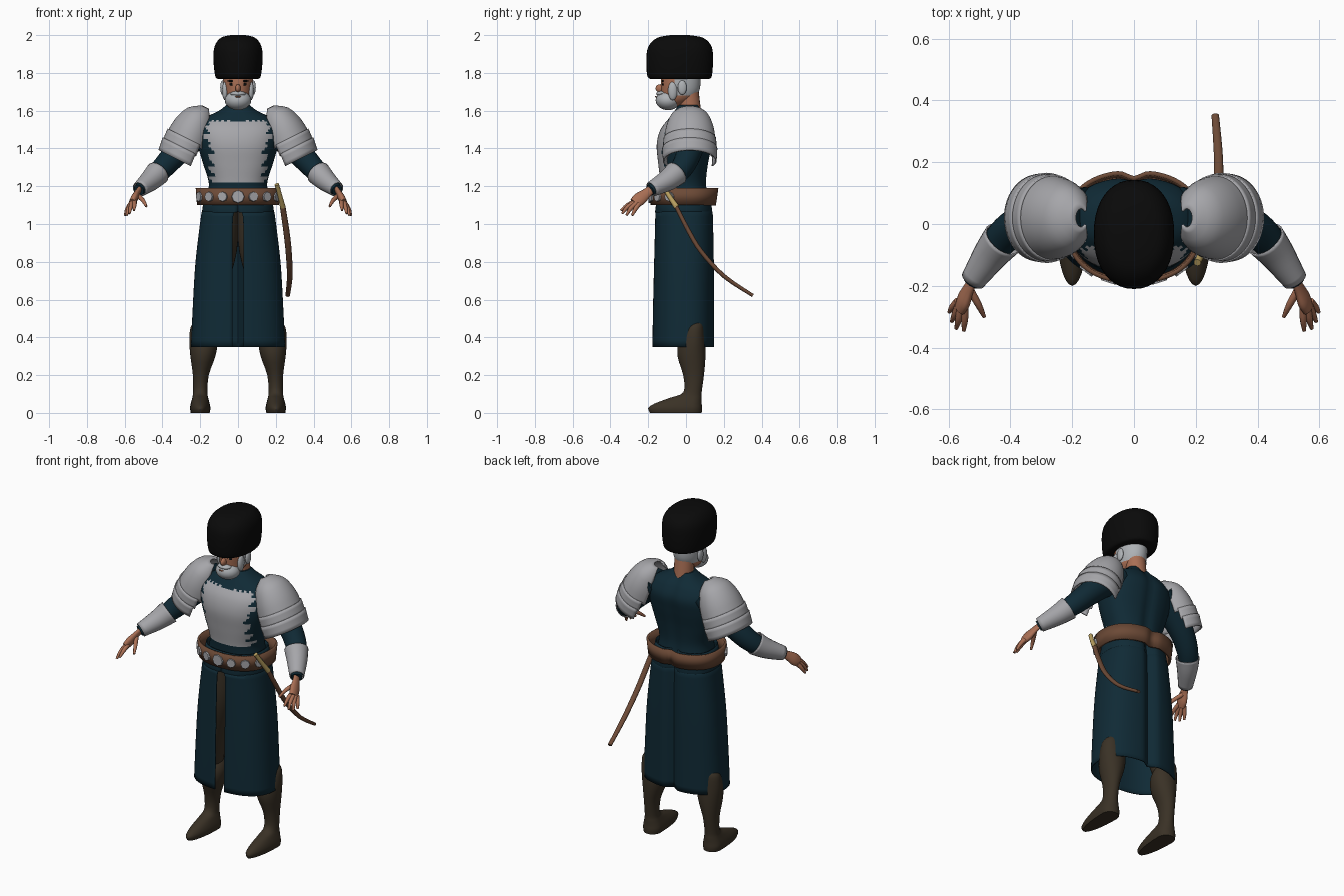
import bpy, bmesh, math
from mathutils import Vector

if "Cube" in bpy.data.objects:
    bpy.data.objects.remove(bpy.data.objects["Cube"])


def material(name, r, g, b):
    m = bpy.data.materials.new(name)
    m.use_nodes = True
    m.diffuse_color = (r, g, b, 1)
    m.node_tree.nodes["Principled BSDF"].inputs["Base Color"].default_value = (r, g, b, 1)
    return m


navy = material("navy cloth", .005, .023, .036)
plate = material("steel plate", .38, .38, .40)
black = material("black fur", .003, .003, .003)
skin = material("skin", .40, .16, .09)
hair_grey = material("grey hair", .42, .44, .46)
leather = material("brown leather", .15, .068, .037)
boot_brown = material("dark boot leather", .042, .031, .019)
gold = material("pale gold", .50, .36, .12)
parts = []


def spline(rows, n):
    """Smoothly interpolate rows of numbers, n steps per span."""
    out, last = [], len(rows) - 1
    for i in range(last):
        span = [rows[max(0, min(last, i + k))] for k in (-1, 0, 1, 2)]
        for j in range(n):
            t = j / n
            out.append([.5 * (2*b + (c-a)*t + (2*a - 5*b + 4*c - d)*t*t + (3*b - a - 3*c + d)*t**3)
                        for a, b, c, d in zip(*span)])
    return out + [list(rows[-1])]


def sections(rows, seg=32, power=2, dent=0, n=4):
    """Level rings from rows of x, y, z, half width, front, back and optional slit."""
    rings = []
    for x, y, z, w, front, back, *slit in spline(rows, n):
        start = math.asin(min(1, max(0, slit[0]) / w) ** (power / 2)) if slit else 0
        ring = []
        for i in range(seg + len(slit)):
            a = start + (2 * math.pi - 2 * start) * i / seg
            s, c = math.sin(a), math.cos(a)
            px = w * math.copysign(abs(s) ** (2 / power), s)
            py = -(front if c > 0 else back) * math.copysign(abs(c) ** (2 / power), c)
            if c < 0:
                py -= dent * math.exp(-(px / .03) ** 2)
            ring.append(Vector((x + px, y + py, z)))
        rings.append(ring)
    return rings


def sweep(rows, seg=16, flat=1, ref=(0, 0, 1), n=4):
    """Rings square to a path given as rows of x, y, z, radius."""
    path = spline(rows, n)
    pts = [Vector(p[:3]) for p in path]
    rings = []
    for i, p in enumerate(pts):
        t = (pts[min(i + 1, len(pts) - 1)] - pts[max(i - 1, 0)]).normalized()
        side = t.cross(Vector(ref)).normalized()
        up = side.cross(t)
        r = path[i][3]
        angles = [2 * math.pi * k / seg for k in range(seg)]
        rings.append([p + side * r * math.cos(a) + up * r * flat * math.sin(a) for a in angles])
    return rings


def finish(name, bm, mats, rule=None, mirror=False, thick=0):
    bmesh.ops.recalc_face_normals(bm, faces=bm.faces)
    if rule:
        for f in bm.faces:
            f.material_index = rule(f.calc_center_median())
    mesh = bpy.data.meshes.new(name)
    bm.to_mesh(mesh)
    bm.free()
    for m in mats:
        mesh.materials.append(m)
    ob = bpy.data.objects.new(name, mesh)
    bpy.context.collection.objects.link(ob)
    if thick:
        mod = ob.modifiers.new("thickness", "SOLIDIFY")
        mod.thickness, mod.offset = thick, 0
    if mirror:
        mod = ob.modifiers.new("mirror", "MIRROR")
        mod.use_mirror_merge = False
    parts.append(ob)
    return ob


def loft(name, rings, *mats, closed=True, caps=True, **kw):
    bm = bmesh.new()
    vs = [[bm.verts.new(p) for p in ring] for ring in rings]
    count = len(vs[0])
    for a, b in zip(vs, vs[1:]):
        for i in range(count if closed else count - 1):
            k = (i + 1) % count
            bm.faces.new((a[i], a[k], b[k], b[i]))
    if caps:
        bm.faces.new(vs[0])
        bm.faces.new(vs[-1])
    return finish(name, bm, mats, **kw)


def ball(name, centre, size, mat, mirror=False):
    bm = bmesh.new()
    bmesh.ops.create_uvsphere(bm, u_segments=20, v_segments=12, radius=1)
    for v in bm.verts:
        v.co = Vector(centre) + Vector(size) * v.co
    return finish(name, bm, [mat], mirror=mirror)


# Torso with a ragged-edged breastplate painted on its front faces
def breastplate(c):
    step = int(c.z * 55) % 3 - 1
    edge = (.165 if c.z > 1.42 else .14) + .014 * step
    top = 1.545 + .008 * (int(abs(c.x) * 70) % 2)
    return int(c.y < -.02 and abs(c.x) < edge and 1.215 < c.z < top)


loft("torso", sections([
    (0, 0, 1.14, .165, .13, .12), (0, 0, 1.22, .155, .135, .11), (0, 0, 1.32, .185, .147, .12),
    (0, 0, 1.42, .212, .155, .14), (0, 0, 1.5, .215, .135, .15), (0, .01, 1.56, .175, .1, .115),
    (0, .02, 1.6, .1, .08, .07), (0, .02, 1.63, .062, .06, .05)],
    72, 2.3, .012, 6), navy, plate, rule=breastplate)

# Long coat skirt, slit at the front, creased at the back
loft("coat_skirt", sections([
    (0, 0, 1.18, .17, .145, .125, 0), (0, 0, 1.07, .187, .16, .14, 0), (0, 0, 1.04, .193, .16, .143, .026),
    (0, 0, .8, .222, .166, .147, .03), (0, 0, .55, .237, .172, .147, .03),
    (0, 0, .35, .246, .175, .147, .03)], 96, 2.5, .035), navy, closed=False, caps=False, thick=.006)

# Trousers and boots
loft("trouser_leg", sections([
    (.08, -.02, 1.1, .085, .1, .1), (.095, -.02, .85, .088, .1, .09),
    (.15, 0, .6, .07, .08, .07), (.185, .03, .4, .055, .06, .05)]), boot_brown, mirror=True)
loft("boot", sections([
    (.2, .05, .475, .035, .035, .035), (.197, .045, .45, .055, .053, .048), (.184, .04, .38, .074, .078, .06),
    (.186, .035, .3, .066, .08, .068), (.197, .04, .2, .042, .055, .055), (.2, .037, .11, .038, .05, .046),
    (.2, .035, .08, .042, .12, .048), (.2, .03, .05, .05, .195, .053), (.2, .03, .025, .054, .23, .055),
    (.2, .03, 0, .05, .22, .053)], n=3), boot_brown, mirror=True)

# Belt with round studs
loft("belt", sections([(0, 0, 1.1, .21, .18, .155), (0, 0, 1.19, .217, .186, .168)], 96, 2.3, .02, 1),
     leather, caps=False, thick=.014)
for i, x in enumerate((0, .08, -.08, .15, -.15, .2, -.2)):
    y = -.186 * (1 - (abs(x) / .217) ** 2.3) ** (1 / 2.3)
    out = Vector((x / .217 ** 2, y / .186 ** 2, 0)).normalized()
    r = .036 if i == 0 else .028
    base = Vector((x, y, 1.145))
    loft("belt_stud", sweep([(*(base - out * .004), r), (*(base + out * .012), r * .9)], 8, n=1), plate)

# Arms, vambraces and cuffs
loft("arm_sleeve", sweep([
    (.15, .04, 1.52, .08), (.25, .03, 1.45, .078), (.34, .01, 1.36, .066), (.41, -.03, 1.285, .058),
    (.46, -.09, 1.235, .048), (.525, -.19, 1.18, .03)], 20), navy, mirror=True)
loft("vambrace", sweep([(.425, -.05, 1.27, .064), (.465, -.1, 1.23, .054), (.522, -.183, 1.184, .038)], 20),
     plate, caps=False, thick=.005, mirror=True)

# Hands
loft("palm", sweep([(.522, -.185, 1.182, .024), (.535, -.21, 1.162, .027), (.55, -.245, 1.133, .036),
                    (.562, -.272, 1.11, .03)], 16, .55, (1, -.3, 0)), skin, mirror=True)
fingers = {"thumb": ((.53, -.215, 1.15), (.503, -.262, 1.125), (.485, -.3, 1.093)),
           "index_finger": ((.548, -.27, 1.12), (.548, -.31, 1.1), (.551, -.345, 1.072)),
           "middle_finger": ((.56, -.27, 1.115), (.568, -.31, 1.09), (.575, -.338, 1.055)),
           "ring_finger": ((.568, -.265, 1.108), (.58, -.295, 1.08), (.59, -.315, 1.046)),
           "little_finger": ((.57, -.25, 1.105), (.588, -.27, 1.075), (.598, -.285, 1.045))}
for name, (a, b, c) in fingers.items():
    loft(name, sweep([(*a, .013), (*b, .011), (*c, .006)], 10, n=3), skin, mirror=True)

# Layered shoulder armour, open toward the body
outward = Vector((.89, 0, .45))


def pauldron(name, rows, spread):
    rings = []
    for x, z, r, depth in spline(rows, 3):
        angles = [math.radians(spread * (i / 16 - 1)) for i in range(33)]
        rings.append([Vector((x, .02, z)) + outward * r * math.cos(a)
                      + Vector((0, depth * math.sin(a), 0)) for a in angles])
    loft(name, rings, plate, closed=False, caps=False, thick=.008, mirror=True)


pauldron("shoulder_dome", [(.17, 1.615, .02, .03), (.2, 1.58, .072, .09), (.235, 1.51, .104, .122),
                           (.268, 1.435, .116, .133)], 135)
pauldron("shoulder_upper_band", [(.263, 1.45, .119, .136), (.286, 1.39, .122, .138)], 125)
pauldron("shoulder_lower_band", [(.282, 1.4, .127, .142), (.307, 1.335, .124, .138)], 120)

# Neck, head with grey hair at back and sides
loft("neck", sweep([(0, .025, 1.58, .056), (0, .01, 1.72, .055)], 20, ref=(1, 0, 0)), skin)
loft("head", sections([
    (0, -.08, 1.625, .035, .045, .05), (0, -.05, 1.66, .062, .08, .09), (0, -.03, 1.7, .074, .1, .098),
    (0, -.03, 1.75, .08, .103, .107), (0, -.03, 1.82, .08, .1, .105)], 40),
    skin, hair_grey, rule=lambda c: int(c.y > -.065 and c.z > 1.675))
ball("beard", (0, -.095, 1.655), (.07, .066, .052), hair_grey)
ball("moustache", (0, -.128, 1.69), (.042, .03, .014), hair_grey)
ball("mouth", (0, -.16, 1.674), (.016, .004, .004), skin)
ball("sideburn", (.068, -.07, 1.705), (.016, .025, .05), hair_grey, True)
ball("ear", (.082, -.02, 1.722), (.012, .024, .038), hair_grey, True)
ball("nose", (0, -.137, 1.718), (.014, .024, .022), skin)
ball("eye", (.032, -.122, 1.739), (.014, .004, .007), black, True)
ball("eyebrow", (.034, -.123, 1.757), (.022, .005, .005), black, True)

# Tall fur hat
loft("fur_hat", sections([
    (0, -.033, 1.768, .108, .155, .155), (0, -.033, 1.785, .121, .172, .17), (0, -.033, 1.87, .13, .177, .176),
    (0, -.033, 1.94, .124, .166, .168), (0, -.033, 1.985, .092, .12, .125), (0, -.033, 2, .04, .05, .05)],
    40, 2.2), black)

# Curved sabre: gold hilt and brown scabbard
loft("sabre_hilt", sweep([(.205, -.125, 1.21, .012), (.222, -.09, 1.15, .012), (.237, -.05, 1.09, .015)],
                         12, ref=(1, 0, 0)), gold)
loft("sabre_scabbard", sweep([(.236, -.053, 1.095, .011), (.255, .01, .97, .012), (.268, .08, .855, .012),
                              (.274, .2, .725, .011), (.263, .353, .622, .009)],
                             12, 1.35, (1, 0, 0)), leather)

# Soft shading with sharp edges kept
bpy.ops.object.select_all(action="DESELECT")
for ob in parts:
    ob.select_set(True)
bpy.context.view_layer.objects.active = parts[0]
bpy.ops.object.shade_smooth_by_angle(angle=math.radians(40))
